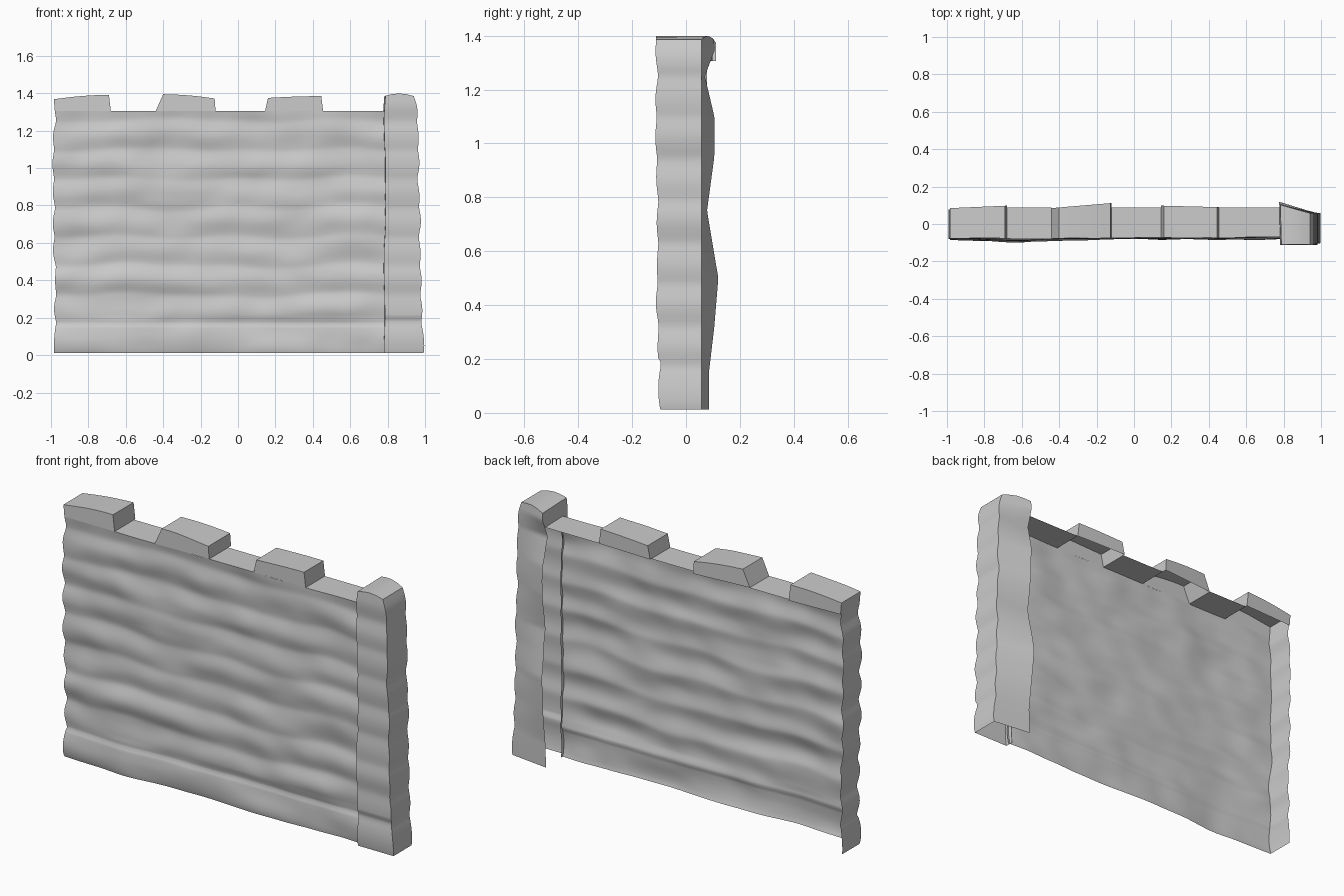
import bpy, bmesh, math
from mathutils import Vector, noise

if "Cube" in bpy.data.objects:
    bpy.data.objects.remove(bpy.data.objects["Cube"])

Z0, DECK, BACK = 0.012, 1.305, 0.088
COURSE = 0.155


def lerp(a, b, t):
    return a + (b - a) * t


def bulge(z):
    """Soft swelling of each stone course, 0 at joints and 1 mid-course."""
    s = abs(math.sin(math.pi * (z - Z0) / COURSE))
    return s ** 0.7 if z < COURSE + Z0 else s ** 1.4


def wobble(x, z, seed=0.0):
    return noise.noise(Vector((x * 2.2, seed, z * 6.0)))


def front_y(x, z):
    base = 0.004 if z < COURSE else 0.0
    joint = z if z < 0.2 else z + 0.03 * noise.noise(Vector((x * 2.5, 7.0, z * 2)))
    rough = 0.015 * wobble(x, z) + 0.006 * noise.noise(Vector((x * 6, 3.0, z * 9)))
    lean = 0.012 * math.exp(-((x + 0.62) / 0.2) ** 2)
    return -0.067 - base - lean - 0.009 * bulge(joint) - rough


def end_x(z):
    flare = 0.01 * max(0.0, 1 - z / 0.2)
    return -0.976 - flare - 0.009 * bulge(z) - 0.012 * wobble(3, z)


def finish(name, bm, angle=45):
    bmesh.ops.remove_doubles(bm, verts=bm.verts, dist=0.0003)
    bmesh.ops.recalc_face_normals(bm, faces=bm.faces)
    mesh = bpy.data.meshes.new(name)
    bm.to_mesh(mesh)
    bm.free()
    ob = bpy.data.objects.new(name, mesh)
    bpy.context.collection.objects.link(ob)
    bpy.ops.object.select_all(action='DESELECT')
    bpy.context.view_layer.objects.active = ob
    ob.select_set(True)
    bpy.ops.object.shade_smooth_by_angle(angle=math.radians(angle))
    return ob


def add_grid(bm, nu, nv, f, keep=lambda i, j: True):
    """Quad sheet from f(u, v) with u and v in 0..1; returns vertex columns."""
    cols = [[bm.verts.new(f(i / nu, j / nv)) for j in range(nv + 1)] for i in range(nu + 1)]
    for i, (a, b) in enumerate(zip(cols, cols[1:])):
        for j in range(nv):
            if keep(i, j):
                bm.faces.new((a[j], b[j], b[j + 1], a[j + 1]))
    return cols


# Wall shell: front and left end, open at the back and underneath
def wall_front(u, v):
    z = lerp(Z0, DECK, v)
    x = lerp(end_x(z), 0.79, u)
    return (x, front_y(x, z), z)


def wall_end(u, v):
    z = lerp(Z0, DECK, v)
    x = end_x(z)
    return (x, lerp(BACK - 0.01, front_y(x, z), u), z)


bm = bmesh.new()
add_grid(bm, 70, 100, wall_front)
add_grid(bm, 4, 100, wall_end)
finish("wall_shell", bm)

# Battlement blocks: bottom left/right x, top left/right x and z, back y left/right, top sag
L = end_x(DECK)
MERLONS = [
    (L, -0.68, -0.985, -0.69, 1.368, 1.392, 0.085, 0.098, 0.005),
    (-0.44, -0.12, -0.40, -0.125, 1.395, 1.372, 0.085, 0.112, 0.005),
    (0.145, 0.455, 0.16, 0.445, 1.375, 1.385, 0.098, 0.09, 0.002),
]
for i, (xl, xr, tl, tr, zl, zr, bl, br, sag) in enumerate(MERLONS):
    profile = [(xl, DECK)]
    for k in range(9):
        t = k / 8
        profile.append((lerp(tl, tr, t), lerp(zl, zr, t) + sag * math.sin(math.pi * t)))
    profile.append((xr, DECK))
    n = len(profile) - 1

    def block(u, v):
        x, z = profile[round(u * n)]
        t = (x - xl) / (xr - xl)
        return (x, lerp(front_y(x, DECK), lerp(bl, br, t), v), z)

    bm = bmesh.new()
    cols = add_grid(bm, n, 4, block)
    bm.faces.new([c[0] for c in cols])
    bm.faces.new([c[-1] for c in cols])
    finish("battlement_%d" % (i + 1), bm)

# Flat walkway between the battlements
for i, (a, b) in enumerate([(-0.68, -0.44), (-0.12, 0.145), (0.455, 0.79)]):
    bm = bmesh.new()

    def deck(u, v):
        x = lerp(a, b, u)
        return (x, lerp(front_y(x, DECK), BACK, v), DECK)

    add_grid(bm, 8, 2, deck)
    finish("walkway_%d" % (i + 1), bm)

# End pillar: wavy sides and a sloping top, open underneath and towards the wall
BACK_EDGE = [(0, .085), (.15, .085), (.32, .105), (.5, .12), (.75, .078), (.95, .105),
             (1.1, .105), (1.25, .07), (1.35, .108), (1.4, .1)]


def back_edge(z):
    for (a, ya), (b, yb) in zip(BACK_EDGE, BACK_EDGE[1:]):
        if z <= b:
            return lerp(ya, yb, (z - a) / (b - a))
    return BACK_EDGE[-1][1]


def pillar(u, v):
    h = lerp(Z0, 1.385, v)
    fy = -0.102 - 0.006 * bulge(h) - 0.007 * wobble(1, h) - 0.004 * min(1, h)
    if h < 0.2:
        fy += 0.008
    rx = 0.985 - 0.02 * h + 0.008 * (bulge(h) - 0.5) + 0.006 * wobble(5, h)
    rx += 0.012 * max(0.0, 1 - h / 0.2)
    if h > 1.28:
        rx -= 0.12 * (h - 1.28)
    lx = 0.778 + 0.008 * wobble(2, h)
    corners = [(lx, back_edge(h)), (lx + 0.006, fy), (rx, fy), (rx, 0.058), (lx, back_edge(h))]
    k = min(int(u * 4 + 1e-6), 3)
    t = u * 4 - k
    x = lerp(corners[k][0], corners[k + 1][0], t)
    y = lerp(corners[k][1], corners[k + 1][1], t)
    crown = 0.014 * math.sin(math.pi * (x - lx) / (rx - lx)) if v == 1 else 0
    return (x, y, h + crown)


bm = bmesh.new()
deck_row = int(100 * (DECK - Z0) / (1.385 - Z0))
cols = add_grid(bm, 16, 100, pillar, keep=lambda i, j: i >= 3 or j >= deck_row)
# Top cap strips running across from the front edge to the back edge
for a in range(4, 8):
    bm.faces.new((cols[a][-1], cols[a + 1][-1], cols[15 - a + 4][-1] if a < 0 else cols[19 - a][-1],
                  cols[20 - a][-1]))
bmesh.ops.delete(bm, geom=[v for v in bm.verts if not v.link_faces], context='VERTS')
finish("end_pillar", bm)
